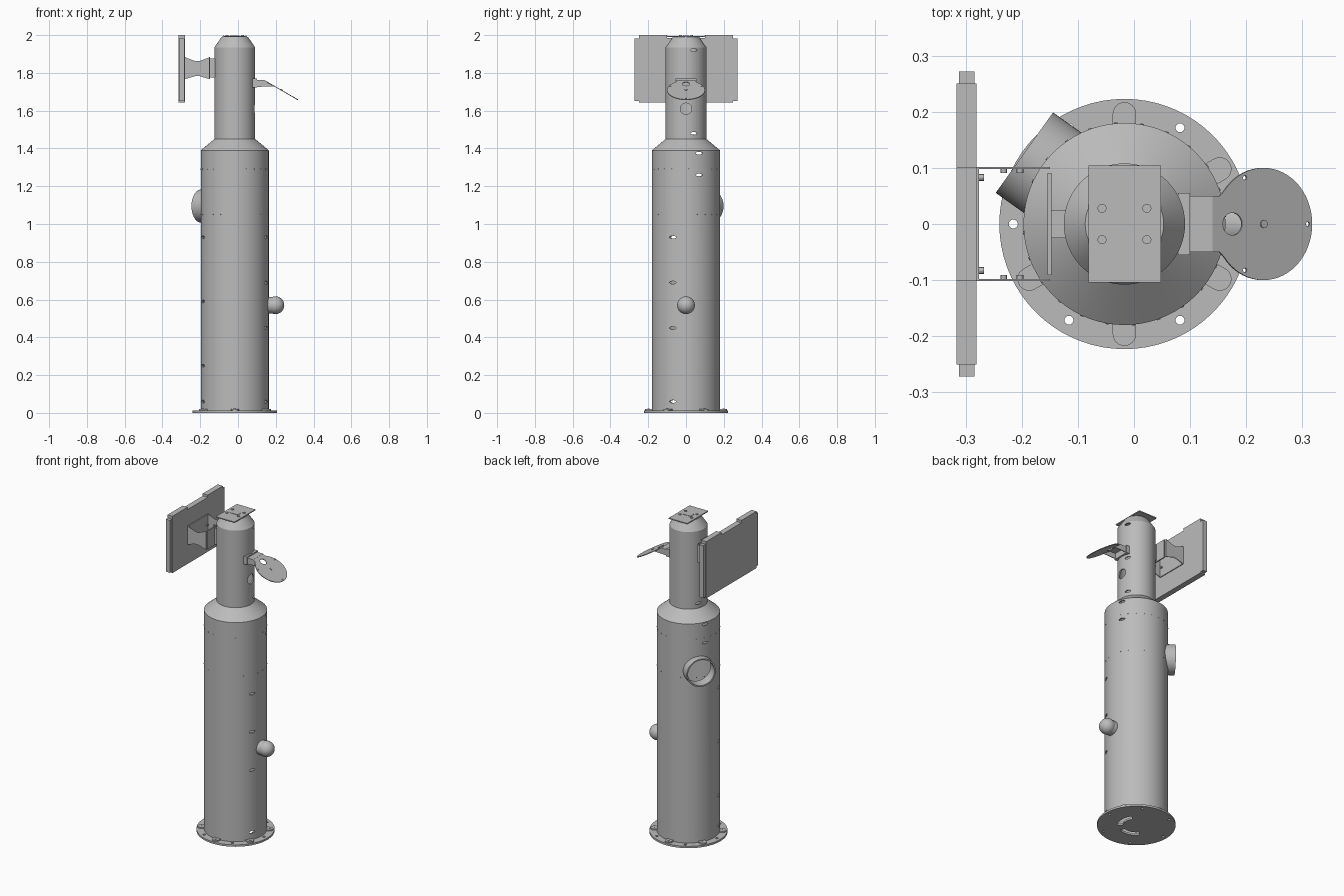
import bpy, bmesh, math
from mathutils import Matrix, Vector

if "Cube" in bpy.data.objects:
    bpy.data.objects.remove(bpy.data.objects["Cube"], do_unlink=True)

AX = -0.017  # column axis
T, R = Matrix.Translation, Matrix.Rotation
rad = math.radians

metal = bpy.data.materials.new("grey metal")
metal.use_nodes = True
GREY = (0.5, 0.5, 0.5, 1)
metal.diffuse_color = GREY
metal.node_tree.nodes["Principled BSDF"].inputs["Base Color"].default_value = GREY


def finish(name, bm, smooth=True):
    bmesh.ops.recalc_face_normals(bm, faces=bm.faces)
    me = bpy.data.meshes.new(name)
    bm.to_mesh(me)
    bm.free()
    me.materials.append(metal)
    ob = bpy.data.objects.new(name, me)
    bpy.context.collection.objects.link(ob)
    if smooth:
        bpy.ops.object.select_all(action='DESELECT')
        ob.select_set(True)
        bpy.context.view_layer.objects.active = ob
        bpy.ops.object.shade_smooth_by_angle(angle=rad(30))
    return ob


def box(name, lo, hi):
    lo, hi = Vector(lo), Vector(hi)
    bm = bmesh.new()
    bmesh.ops.create_cube(bm, size=1, matrix=T((lo + hi) / 2) @ Matrix.Diagonal((*(hi - lo), 1)))
    return finish(name, bm, False)


def add_cyl(bm, mat, r, depth, seg=24):
    bmesh.ops.create_cone(bm, cap_ends=True, segments=seg, radius1=r, radius2=r,
                          depth=depth, matrix=mat)


def add_prism(bm, pts, depth, mat):
    f = bm.faces.new([bm.verts.new(mat @ Vector((x, y, -depth / 2))) for x, y in pts])
    ext = bmesh.ops.extrude_face_region(bm, geom=[f], use_keep_orig=True)
    move = mat.to_3x3() @ Vector((0, 0, depth))
    bmesh.ops.translate(bm, vec=move, verts=[g for g in ext["geom"] if isinstance(g, bmesh.types.BMVert)])


def prism(name, pts, depth, mat):
    bm = bmesh.new()
    add_prism(bm, pts, depth, mat)
    return finish(name, bm)


def lathe(name, profile, mat, seg=72):
    bm = bmesh.new()
    vs = [bm.verts.new((r, 0, z)) for r, z in profile]
    edges = [bm.edges.new((a, b)) for a, b in zip(vs, vs[1:])]
    bmesh.ops.spin(bm, geom=vs + edges, cent=(0, 0, 0), axis=(0, 0, 1),
                   angle=math.tau, steps=seg, use_duplicate=False)
    bmesh.ops.remove_doubles(bm, verts=bm.verts, dist=1e-5)
    bmesh.ops.transform(bm, matrix=mat, verts=bm.verts)
    return finish(name, bm)


def radial(az, r, z):
    # local z points outward from the column
    return T((AX, 0, 0)) @ R(rad(az), 4, 'Z') @ T((r, 0, z)) @ R(rad(90), 4, 'Y')


def cut(ob, bm):
    cutter = finish("cutter", bm, False)
    cutter.hide_render = True
    mod = ob.modifiers.new("cut", 'BOOLEAN')
    mod.operation, mod.solver, mod.object = 'DIFFERENCE', 'EXACT', cutter
    bpy.context.view_layer.update()
    dg = bpy.context.evaluated_depsgraph_get()
    me = bpy.data.meshes.new_from_object(ob.evaluated_get(dg))
    ob.modifiers.clear()
    ob.data = me
    bpy.data.objects.remove(cutter, do_unlink=True)


# Hollow two-stage column
column = lathe("column", [(0, 1.99), (.07, 1.99), (.108, 1.935), (.108, 1.45), (.18, 1.39),
                          (.18, .012), (.172, .012), (.172, 1.385), (.1, 1.44),
                          (.1, 1.93), (.065, 1.98), (0, 1.98)], T((AX, 0, 0)))
PORT_AZ, PORT_Z = 144.5, 1.095
bm = bmesh.new()
add_cyl(bm, radial(PORT_AZ, .19, PORT_Z), .08, .14, 48)
add_cyl(bm, radial(0, .108, 1.61), .03, .06)
slots = [(-23, .175, (.06, .45, .69, .93)), (201, .175, (.06, .25, .59, .93)),
         (23, .175, (1.26, 1.375)), (157, .175, (1.26, 1.375)),
         (23, .105, (1.48, 1.70, 1.92)), (157, .105, (1.48,))]
for az, r, heights in slots:
    for z in heights:
        add_cyl(bm, radial(az, r, z) @ Matrix.Diagonal((.4, 1, 1, 1)), .019, .05)
cut(column, bm)

# Side port
lathe("side_port", [(.08, .15), (.088, .15), (.088, .219), (.08, .219), (.08, .15)],
      radial(PORT_AZ, 0, PORT_Z), 48)

# Rivet rows
bm = bmesh.new()
for z in (1.05, 1.29):
    for i in range(24):
        add_cyl(bm, radial(i * 15 + 5, .18, z), .003, .003, 8)
finish("rivets", bm)

# Base flange with bolt holes and curved cable slots
flange = lathe("base_flange", [(0, 0), (.223, 0), (.223, .012), (0, .012)], T((AX, 0, 0)))
bm = bmesh.new()
for i in range(6):
    a = rad(60 * i)
    add_cyl(bm, T((AX + .198 * math.cos(a), .198 * math.sin(a), 0)), .008, .1, 16)
for mid in (0, 255):
    angs = [rad(mid - 35 + 7 * k) for k in range(11)]
    pts = [(.108 * math.cos(a), .108 * math.sin(a)) for a in angs]
    pts += [(.076 * math.cos(a), .076 * math.sin(a)) for a in reversed(angs)]
    add_prism(bm, pts, .1, T((AX, 0, 0)))
cut(flange, bm)

# Rounded bolt tabs
for i in range(6):
    arc = [rad(-90 + 15 * k) for k in range(13)]
    pts = [(.17, -.021)] + [(.196 + .021 * math.cos(a), .021 * math.sin(a)) for a in arc] + [(.17, .021)]
    m = T((AX, 0, .016)) @ R(rad(30 + 60 * i), 4, 'Z')
    prism("bolt_tab", pts, .008, m)
    bm = bmesh.new()
    add_cyl(bm, m @ T((.198, 0, .004)), .006, .004, 12)
    finish("tab_bolt", bm)

# Ball sensor
bm = bmesh.new()
bmesh.ops.create_uvsphere(bm, u_segments=32, v_segments=20, radius=.047, matrix=T((.198, 0, .57)))
finish("ball", bm)
bm = bmesh.new()
add_cyl(bm, T((.172, 0, .57)) @ R(rad(90), 4, 'Y'), .044, .03, 32)
finish("ball_mount", bm)

# Top plate with screws
box("top_plate", (-.081, -.104, 1.99), (.048, .104, 1.996))
box("top_label_plate", (-.043, -.017, 1.996), (.009, .017, 1.998))
bm = bmesh.new()
for sx in (-1, 1):
    for sy in (-1, 1):
        add_cyl(bm, T((AX + sx * .04, sy * .028, 1.997)), .008, .006, 16)
        add_cyl(bm, T((AX + sx * .06, sy * .1, 1.996)), .003, .003, 8)
finish("top_screws", bm)

# Flat panel
box("panel_body", (-.316, -.25, 1.643), (-.281, .25, 1.985))
box("panel_ends", (-.312, -.272, 1.652), (-.284, .272, 1.982))
for s in (-1, 1):
    ys = sorted((s * .1, s * .25))
    box("panel_top_cap", (-.316, ys[0], 1.985), (-.281, ys[1], 2.0))

# Panel bracket
box("bracket_panel_plate", (-.281, -.1, 1.767), (-.276, .1, 1.883))
box("bracket_column_plate", (-.154, -.091, 1.767), (-.147, .091, 1.883))
box("bracket_stub", (-.147, -.025, 1.775), (-.115, .025, 1.875))
bow = [(-.281, 1.767), (-.225, 1.783), (-.205, 1.783), (-.15, 1.767),
       (-.15, 1.883), (-.205, 1.862), (-.225, 1.862), (-.281, 1.883)]
for s in (-1, 1):
    prism("bracket_side", bow, .004, T((0, s * .1, 0)) @ R(rad(90), 4, 'X'))
    bm = bmesh.new()
    for x in (-.232, -.203):
        add_cyl(bm, T((x, s * .096, 1.823)) @ R(rad(90), 4, 'X'), .006, .01, 12)
    add_cyl(bm, T((-.272, s * .083, 1.823)) @ R(rad(90), 4, 'Y'), .006, .01, 12)
    finish("bracket_bolts", bm)

# Tilted disc with neck
tilt = T((.23, 0, 1.708)) @ R(rad(30), 4, 'Y')
pts = [(.1 * math.cos(rad(a)), .1 * math.sin(rad(a))) for a in range(-144, 145, 6)]
disc = prism("tilted_disc", pts + [(-.09, .05), (-.106, .05), (-.106, -.05), (-.09, -.05)], .004, tilt)
bm = bmesh.new()
add_cyl(bm, tilt @ T((-.064, 0, 0)), .02, .05)
for a in (0, 115, 245):
    add_cyl(bm, tilt @ R(rad(a), 4, 'Z') @ T((.091, 0, 0)), .004, .05, 10)
cut(disc, bm)
bm = bmesh.new()
add_cyl(bm, tilt @ T((0, 0, .002)), .007, .006, 16)
finish("disc_screw", bm)

# Disc bracket
box("disc_bracket_top", (.08, -.05, 1.759), (.14, .05, 1.763))
box("disc_bracket_back", (.078, -.055, 1.722), (.1, .055, 1.77))
for s in (-1, 1):
    prism("disc_gusset", [(.08, 1.725), (.19, 1.729), (.14, 1.76), (.08, 1.762)], .004,
          T((0, s * .048, 0)) @ R(rad(90), 4, 'X'))
